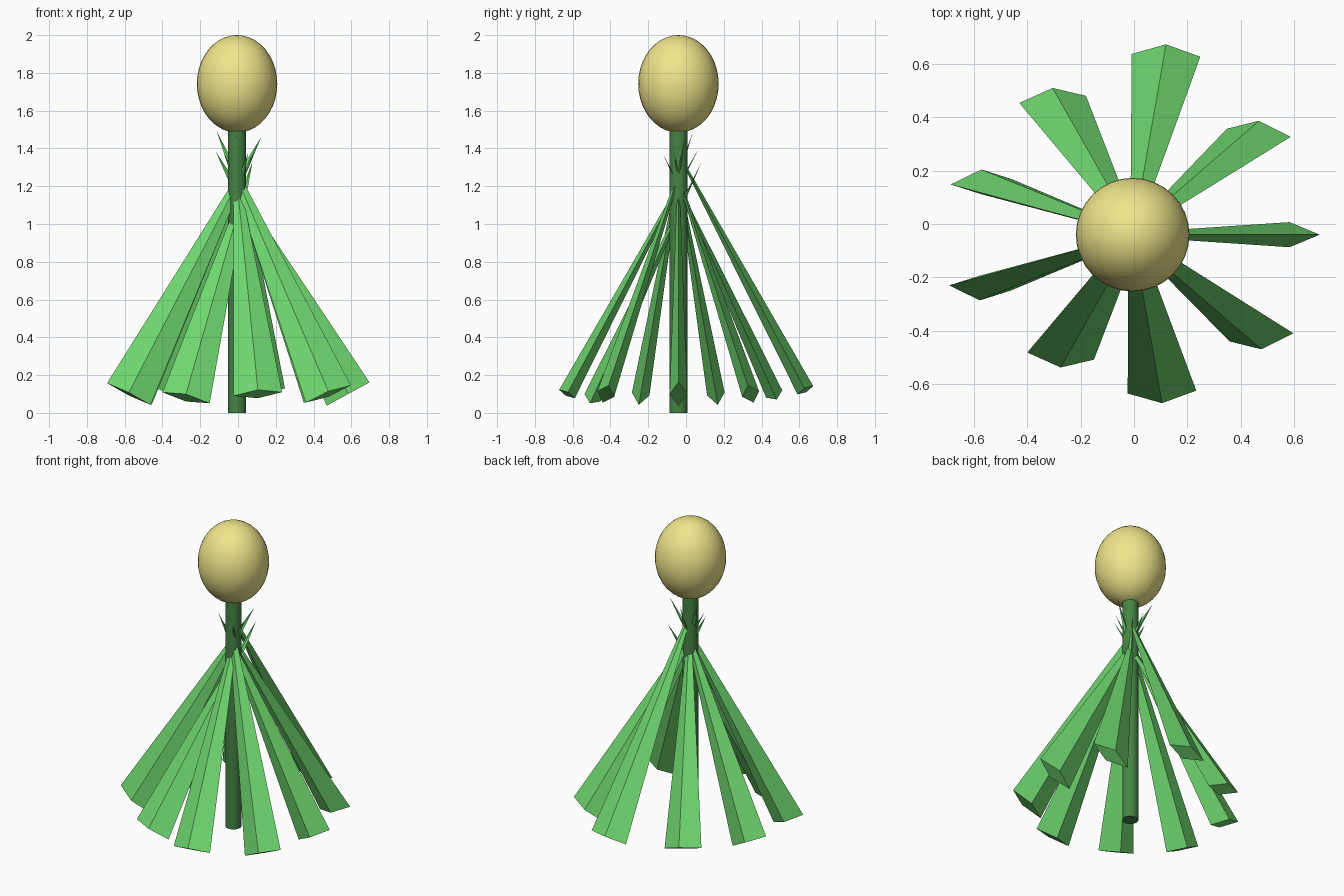
import bpy
from math import sin, cos, radians
from mathutils import Matrix, Vector

if "Cube" in bpy.data.objects:
    bpy.data.objects.remove(bpy.data.objects["Cube"])

CX, CY = -0.005, -0.04


def material(name, color):
    m = bpy.data.materials.new(name)
    m.diffuse_color = (*color, 1)
    m.use_nodes = True
    m.node_tree.nodes["Principled BSDF"].inputs["Base Color"].default_value = m.diffuse_color
    return m


leaf_green = material("leaf_green", (0.16, 0.68, 0.16))
stem_green = material("stem_green", (0.06, 0.23, 0.06))
pale_yellow = material("pale_yellow", (0.87, 0.79, 0.26))


def finish(name, mat, smooth=False):
    ob = bpy.context.object
    ob.name = name
    ob.data.materials.append(mat)
    if smooth:
        bpy.ops.object.shade_smooth_by_angle()
    return ob


# Stem
bpy.ops.mesh.primitive_cylinder_add(vertices=32, radius=0.048, depth=1.52,
                                    location=(CX, CY, 0.76))
finish("stem", stem_green, True)

# Egg-shaped flower head
bpy.ops.mesh.primitive_uv_sphere_add(segments=32, ring_count=20, radius=1,
                                     location=(CX, CY, 1.742))
finish("flower_head", pale_yellow, True).scale = (0.213, 0.213, 0.258)

# Leaves: flattened four-sided cones, wide end down, tips crossing the stem
# (angle, wide end x, y, z, length)
LEAVES = [
    (0, 0.583, -0.04, 0.10, 1.46),
    (40, 0.468, 0.342, 0.10, 1.45),
    (80, 0.12, 0.632, 0.12, 1.55),
    (120, -0.305, 0.467, 0.10, 1.45),
    (160, -0.572, 0.158, 0.10, 1.46),
    (200, -0.578, -0.24, 0.10, 1.55),
    (240, -0.275, -0.495, 0.08, 1.42),
    (280, 0.105, -0.63, 0.10, 1.47),
    (320, 0.478, -0.425, 0.10, 1.58),
]
for i, (ang, x, y, z, length) in enumerate(LEAVES, 1):
    a = radians(ang)
    rot = Matrix.Rotation(0.5 * sin(a), 4, 'X') @ Matrix.Rotation(-0.5 * cos(a), 4, 'Y')
    bpy.ops.mesh.primitive_cone_add(vertices=4, radius1=1, radius2=0, depth=1)
    ob = finish(f"leaf_{i}", leaf_green)
    ob.data.transform(Matrix.Translation((0, 0, 0.5)))
    ob.data.transform(Matrix.Diagonal((0.129, 0.047, length, 1)))
    ob.matrix_world = Matrix.Translation(Vector((x, y, z))) @ rot
